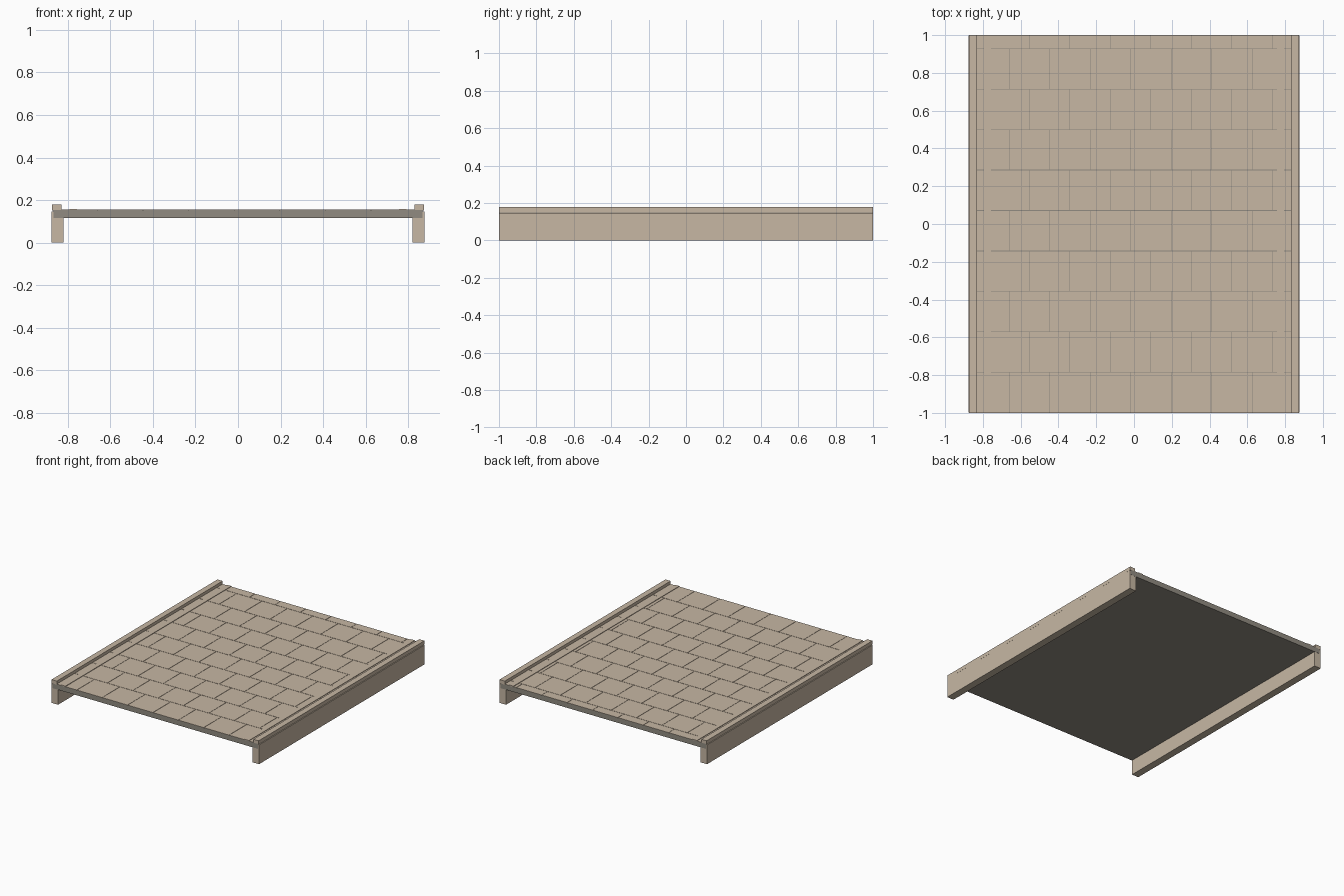
import bpy
import bmesh

cube = bpy.data.objects.get("Cube")
if cube:
    bpy.data.objects.remove(cube, do_unlink=True)


def material(name, rgb):
    m = bpy.data.materials.new(name)
    m.use_nodes = True
    color = (*rgb, 1)
    m.diffuse_color = color
    m.node_tree.nodes["Principled BSDF"].inputs["Base Color"].default_value = color
    return m


tan = material("tan stone", (0.57, 0.475, 0.37))
grey = material("grey mortar", (0.285, 0.26, 0.22))


def add_box(bm, x0, x1, y0, y1, z0, z1):
    verts = bmesh.ops.create_cube(bm, size=1)["verts"]
    for v in verts:
        v.co = (x1 if v.co.x > 0 else x0,
                y1 if v.co.y > 0 else y0,
                z1 if v.co.z > 0 else z0)


def build(name, boxes, mat):
    bm = bmesh.new()
    for b in boxes:
        add_box(bm, *b)
    mesh = bpy.data.meshes.new(name)
    bm.to_mesh(mesh)
    bm.free()
    mesh.materials.append(mat)
    obj = bpy.data.objects.new(name, mesh)
    bpy.context.collection.objects.link(obj)
    return obj


HALF_X = 0.867      # half width of the deck
TILE = 1.5 / 7      # tile pitch
JOINT = 0.0015      # half of the joint width
TOP = 0.155         # walking surface

# Mortar slab
build("deck_slab", [(-HALF_X, HALF_X, -1, 1, 0.115, TOP - 0.002)], grey)

# Square paving tiles in a running bond
tiles = []
row = 0
y = -1.0
while y < 1:
    y0 = y + (JOINT if row else 0)
    y1 = min(y + TILE - JOINT, 1)
    x = -0.875 - (TILE / 2 if row % 2 else 0)
    while x < HALF_X:
        x0, x1 = max(x + JOINT, -HALF_X), min(x + TILE - JOINT, HALF_X)
        if x1 - x0 > 0.005:
            tiles.append((x0, x1, y0, y1, TOP - 0.003, TOP))
        x += TILE
    y += TILE
    row += 1
build("paving_tiles", tiles, tan)

# Side beams, kerb rails and flat edging strips, one per side
for side, s in (("left", 1), ("right", -1)):
    def span(a, b):
        return sorted((s * a, s * b))
    build(side + "_beam", [(*span(0.82, 0.877), -0.999, 0.999, 0, 0.147)], tan)
    build(side + "_kerb", [(*span(0.83, 0.874), -1, 1, 0.15, 0.178)], tan)
    build(side + "_edging_strip", [(*span(0.757, 0.793), -1, 1, 0.152, 0.159)], tan)
